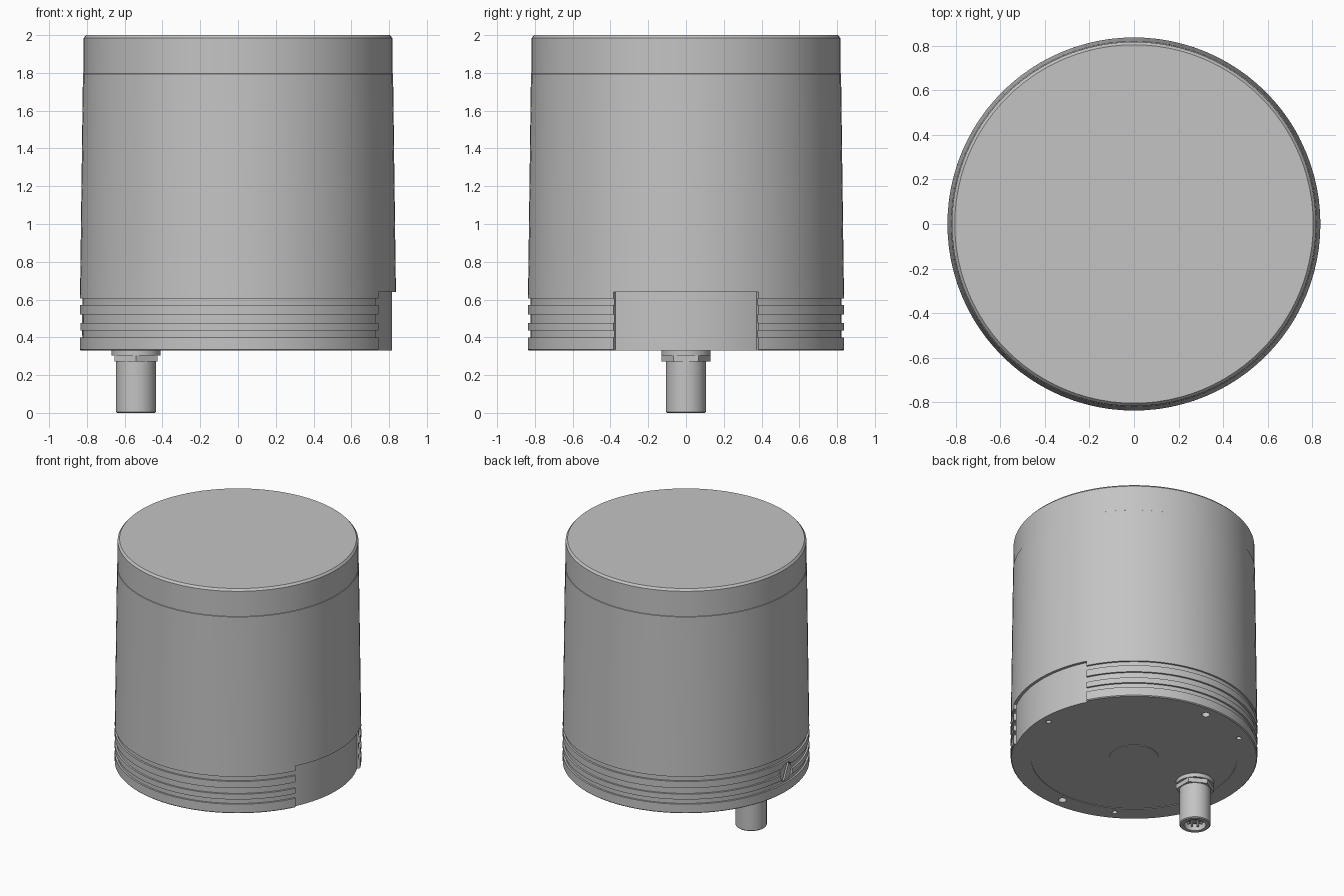
import bpy, bmesh
from math import radians, cos, sin, pi
from mathutils import Matrix, Vector

cube = bpy.data.objects.get("Cube")
if cube:
    bpy.data.objects.remove(cube, do_unlink=True)

grey = bpy.data.materials.new("satin grey")
grey.use_nodes = True
colour = (0.55, 0.55, 0.55, 1)
grey.diffuse_color = colour
grey.node_tree.nodes["Principled BSDF"].inputs["Base Color"].default_value = colour


def finish(name, bm):
    bmesh.ops.recalc_face_normals(bm, faces=bm.faces)
    mesh = bpy.data.meshes.new(name)
    bm.to_mesh(mesh)
    bm.free()
    obj = bpy.data.objects.new(name, mesh)
    bpy.context.collection.objects.link(obj)
    mesh.materials.append(grey)
    return obj


def lathe(name, profile, steps=96, centre=(0, 0)):
    """Revolve (radius, height) points that start and end on the axis."""
    bm = bmesh.new()
    verts = [bm.verts.new((r, 0, z)) for r, z in profile]
    edges = [bm.edges.new(pair) for pair in zip(verts, verts[1:])]
    bmesh.ops.spin(bm, geom=verts + edges, cent=(0, 0, 0), axis=(0, 0, 1),
                   angle=2 * pi, steps=steps)
    bmesh.ops.remove_doubles(bm, verts=bm.verts, dist=0.0001)
    bmesh.ops.translate(bm, verts=bm.verts, vec=(*centre, 0))
    return finish(name, bm)


def sector(name, r0, r1, z0, z1, half_angle, steps=24):
    """Solid slice of a ring, centred on +x."""
    bm = bmesh.new()
    rings = []
    for i in range(steps + 1):
        a = half_angle * (2 * i / steps - 1)
        rings.append([bm.verts.new((r * cos(a), r * sin(a), z))
                      for r, z in ((r0, z0), (r1, z0), (r1, z1), (r0, z1))])
    for a, b in zip(rings, rings[1:]):
        for k in range(4):
            j = (k + 1) % 4
            bm.faces.new((a[k], a[j], b[j], b[k]))
    bm.faces.new(rings[0])
    bm.faces.new(rings[-1])
    return finish(name, bm)


def rod(name, start, end, radius, sides=32, turn=0):
    """Cylinder between two points."""
    start, end = Vector(start), Vector(end)
    axis = end - start
    bm = bmesh.new()
    spin = (Matrix.Translation((start + end) / 2)
            @ axis.to_track_quat('Z', 'Y').to_matrix().to_4x4()
            @ Matrix.Rotation(turn, 4, 'Z'))
    bmesh.ops.create_cone(bm, cap_ends=True, segments=sides, radius1=radius,
                          radius2=radius, depth=axis.length, matrix=spin)
    return finish(name, bm)


def box(name, centre, size, tilt=0):
    bm = bmesh.new()
    bmesh.ops.create_cube(bm, size=1, matrix=Matrix.Translation(centre)
                          @ Matrix.Rotation(tilt, 4, 'X') @ Matrix.Diagonal((*size, 1)))
    return finish(name, bm)


def carve(obj, cutter):
    cutter.hide_render = True
    mod = obj.modifiers.new("cut", 'BOOLEAN')
    mod.operation = 'DIFFERENCE'
    mod.solver = 'EXACT'
    mod.object = cutter
    bpy.context.view_layer.objects.active = obj
    bpy.ops.object.modifier_apply(modifier=mod.name)
    bpy.data.objects.remove(cutter, do_unlink=True)


# Housing: stepped underside, three ribs, tapered wall, straight cap
BASE, RIB, GROOVE = 0.33, 0.837, 0.824
profile = [(0, BASE), (0.165, BASE), (0.165, BASE + 0.004), (0.70, BASE + 0.004),
           (0.70, BASE), (RIB - 0.006, BASE), (RIB, BASE + 0.006)]
for low, high in ((0.40, 0.435), (0.475, 0.52), (0.57, 0.605)):
    profile += [(RIB, low), (GROOVE, low), (GROOVE, high), (RIB, high)]
profile += [(0.836, 0.65), (0.821, 1.795), (0.818, 1.797), (0.817, 1.985),
            (0.804, 2.0), (0, 2.0)]
housing = lathe("housing", profile)

# Smooth label recess on the +x side
carve(housing, sector("recess_cutter", 0.816, 0.95, 0.2, 0.64, radians(27.3)))

# Screw holes in the underside: three small, two large
for angle, radius in ((0, 0.018), (120, 0.018), (240, 0.018), (90, 0.028), (270, 0.028)):
    x, y = 0.757 * cos(radians(angle)), 0.757 * sin(radians(angle))
    carve(housing, rod("hole_cutter", (x, y, 0.2), (x, y, 0.48), radius, 20))

# Slotted plug set into the -x side
PLUG_Z = 0.475
carve(housing, rod("plug_cutter", (-0.95, 0, PLUG_Z), (-0.79, 0, PLUG_Z), 0.07))
plug = rod("slotted_plug", (-0.825, 0, PLUG_Z), (-0.75, 0, PLUG_Z), 0.064)
carve(plug, box("slot_cutter", (-0.83, 0, PLUG_Z), (0.05, 0.02, 0.3), radians(25)))

# Cable connector under the housing
CX = -0.54
washer = rod("connector_washer", (CX, 0, 0.305), (CX, 0, 0.34), 0.13, 48)
nut = rod("connector_nut", (CX, 0, 0.272), (CX, 0, 0.306), 0.13, 6, pi / 2)
# Orient the nut so that its corners point along y
corner = max((v.co for v in nut.data.vertices), key=lambda c: abs(c.y))
if abs(corner.y) < 0.125:
    nut.data.transform(Matrix.Translation((CX, 0, 0)) @ Matrix.Rotation(pi / 6, 4, 'Z')
                       @ Matrix.Translation((-CX, 0, 0)))
socket = lathe("connector_socket", [(0, 0.05), (0.074, 0.05), (0.074, 0), (0.1, 0),
                                    (0.106, 0.006), (0.106, 0.28), (0, 0.28)],
               48, (CX, 0))
key = box("connector_key", (CX + 0.07, 0, 0.03), (0.02, 0.02, 0.05))
pins = []
for i in range(8):
    r = 0.045 if i < 7 else 0
    x, y = CX + r * cos(2 * pi * i / 7), r * sin(2 * pi * i / 7)
    pins.append(rod(f"connector_pin_{i + 1}", (x, y, 0.015), (x, y, 0.06), 0.008, 10))

# Smooth the round walls, keep the edges crisp
for obj in [housing, plug, washer, socket] + pins:
    bpy.ops.object.select_all(action='DESELECT')
    obj.select_set(True)
    bpy.context.view_layer.objects.active = obj
    bpy.ops.object.shade_smooth_by_angle(angle=radians(30))
